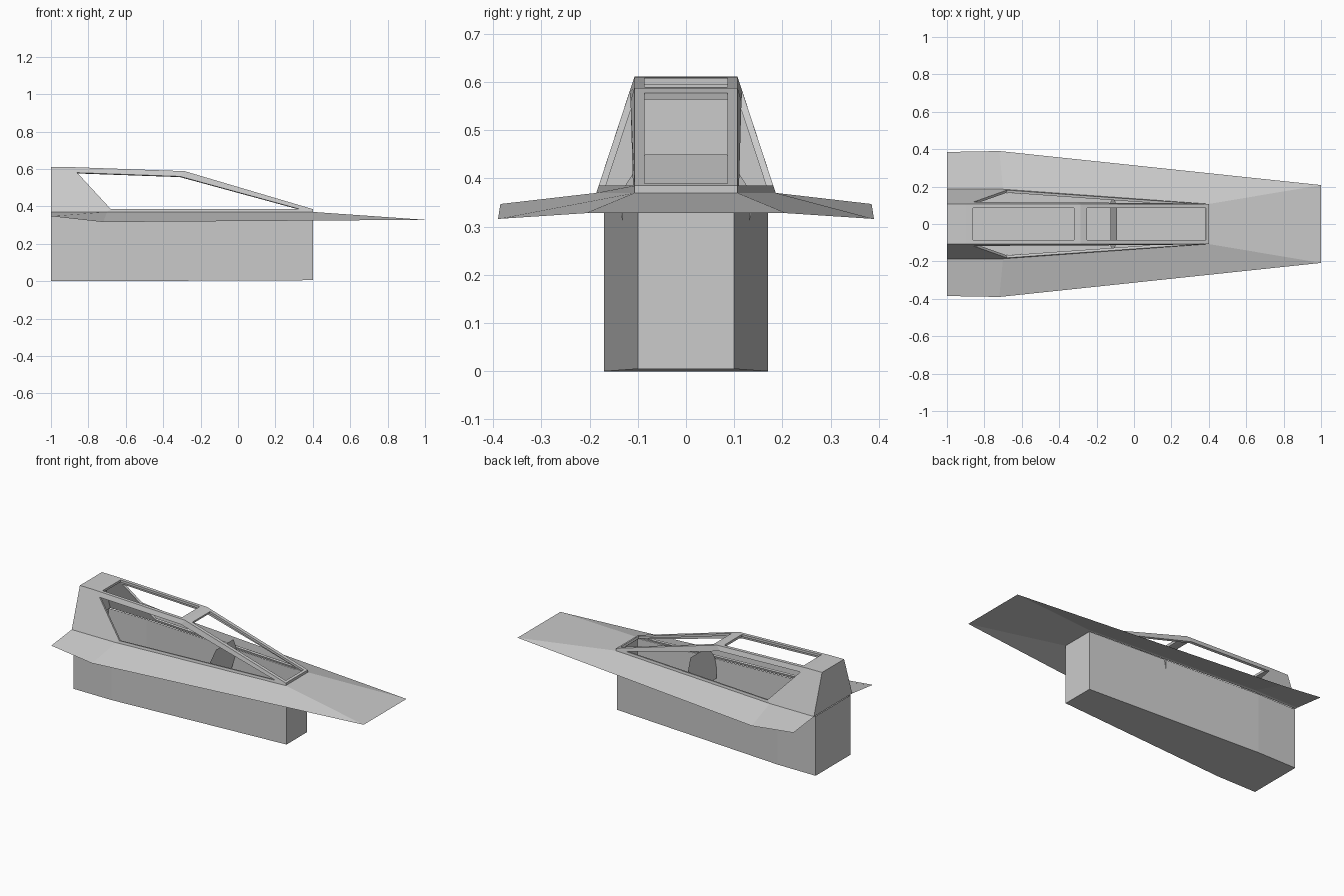
import bpy, bmesh

if "Cube" in bpy.data.objects:
    bpy.data.objects.remove(bpy.data.objects["Cube"])


def build(name, half, centre=(), up_first=False, thickness=0.0):
    """Mesh from faces on the +y side (mirrored to -y) plus faces that cross the middle."""
    bm = bmesh.new()

    def add(pts):
        return bm.faces.new([bm.verts.new(p) for p in pts])

    for pts in half:
        add(pts)
        add([(x, -y, z) for x, y, z in reversed(pts)])
    for pts in centre:
        add(pts)
    bmesh.ops.remove_doubles(bm, verts=bm.verts, dist=0.0005)
    bmesh.ops.recalc_face_normals(bm, faces=bm.faces)
    if up_first:
        # the highest face must point upwards
        bm.normal_update()
        top = max(bm.faces, key=lambda f: f.calc_center_median().z)
        if top.normal.z < 0:
            bmesh.ops.reverse_faces(bm, faces=bm.faces)
    me = bpy.data.meshes.new(name)
    bm.to_mesh(me)
    bm.free()
    ob = bpy.data.objects.new(name, me)
    bpy.context.collection.objects.link(ob)
    if thickness:
        mod = ob.modifiers.new("thickness", 'SOLIDIFY')
        mod.thickness = thickness
        mod.offset = -1
    return ob


def span(a, b):
    """Quad across the middle between two points and their mirror images."""
    return [a, b, (b[0], -b[1], b[2]), (a[0], -a[1], a[2])]


# Lower hull: open-topped tapered tub
low = [(-1, .17, 0), (-.74, .17, 0), (.4, .1, .005)]
high = [(x, y, .366) for x, y, z in low]
build("lower_hull",
      [[low[i], low[i + 1], high[i + 1], high[i]] for i in range(2)],
      [span(low[0], low[1]), span(low[1], low[2]),
       span(low[0], high[0]), span(low[2], high[2])])

# Skirt: thin folded deck around the cabin
base = [(-1, .186, .37), (-.7, .186, .37), (.4, .107, .37)]
rim = [(-1, .385, .347), (-.72, .39, .316), (1, .208, .328)]
build("deck_skirt",
      [[base[i], rim[i], rim[i + 1], base[i + 1]] for i in range(2)],
      [span(base[2], rim[2])], up_first=True)

# Cabin shell: roof line, window edges and sill
W, G = .107, .086
roof = [(-1, W, .611), (-.9, W, .61), (-.285, W, .588), (.4, W, .385)]
win = [(-.86, .117, .58), (-.31, .115, .56), (.33, .11, .385), (-.68, .181, .385)]
sides = [
    [base[0], base[1], win[3], win[0], roof[1], roof[0]],
    [roof[1], win[0], win[1], roof[2]],
    [roof[2], win[1], win[2], roof[3]],
    [base[1], base[2], roof[3], win[2], win[3]],
]
centre = [span(base[0], roof[0]), span(roof[0], roof[1]), span(base[2], roof[3])]


def roof_point(a, b, x, y):
    t = (x - a[0]) / (b[0] - a[0])
    return (x, y, a[2] + t * (b[2] - a[2]))


# Framed openings in the roof and the windscreen
for a, b, x0, x1 in ((roof[1], roof[2], -.86, -.32), (roof[2], roof[3], -.25, .385)):
    p, q = roof_point(a, b, x0, G), roof_point(a, b, x1, G)
    sides.append([a, p, q, b])
    centre += [span(a, p), span(q, b)]
build("cabin_shell", sides, centre, up_first=True, thickness=.014)

# Dashboard: thin leaning panel inside the cabin
outline = [(.085, .45), (.142, .36), (.12, .255)]
pts = [(-.09 - .035 * (.45 - z) / .195, y, z) for y, z in outline]
build("dashboard", [], [pts + [(x, -y, z) for x, y, z in reversed(pts)]])
